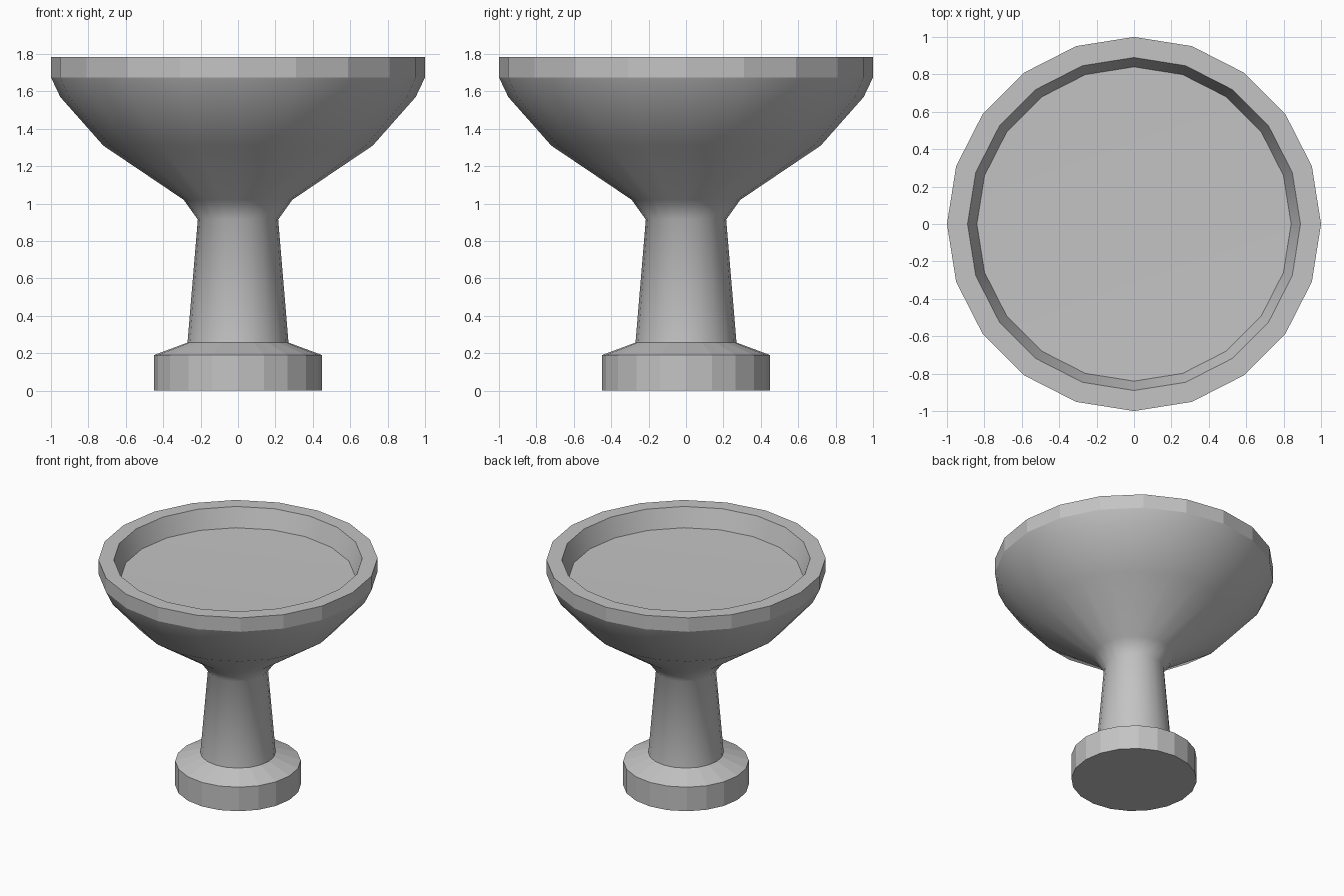
import bpy, bmesh, math

if "Cube" in bpy.data.objects:
    bpy.data.objects.remove(bpy.data.objects["Cube"])

SIDES = 20
stone = bpy.data.materials.new("grey stone")
stone.diffuse_color = (0.55, 0.55, 0.55, 1)
stone.use_nodes = True
stone.node_tree.nodes["Principled BSDF"].inputs["Base Color"].default_value = stone.diffuse_color

# Profile from base to basin: radius, height, smooth flag of the band above
profile = [
    (0.0, 0.0, False), (0.45, 0.0, False), (0.45, 0.19, False),   # foot
    (0.27, 0.257, True), (0.215, 0.915, True),                   # column
    (0.29, 1.02, True), (0.72, 1.31, True), (0.95, 1.57, True),  # bowl
    (1.0, 1.675, False), (1.0, 1.785, False),                    # rim
    (0.89, 1.785, True), (0.84, 1.64, True), (0.0, 1.625, True)  # basin
]
sharp_rings = {1, 2, 3, 8, 9, 10, 11}

bm = bmesh.new()
rings = []
for r, z, _ in profile:
    if r == 0:
        rings.append([bm.verts.new((0, 0, z))] * SIDES)
    else:
        rings.append([bm.verts.new((r * math.cos(2 * math.pi * i / SIDES),
                                    r * math.sin(2 * math.pi * i / SIDES), z))
                      for i in range(SIDES)])

# Skin the bands between rings
for k in range(len(rings) - 1):
    a, b = rings[k], rings[k + 1]
    for i in range(SIDES):
        j = (i + 1) % SIDES
        corners = list(dict.fromkeys((a[i], a[j], b[j], b[i])))
        bm.faces.new(corners).smooth = profile[k][2]

# Keep the hard rings crisp
for k in sharp_rings:
    for i in range(SIDES):
        edge = bm.edges.get((rings[k][i], rings[k][(i + 1) % SIDES]))
        edge.smooth = False

bmesh.ops.recalc_face_normals(bm, faces=bm.faces[:])
mesh = bpy.data.meshes.new("pedestal_basin")
bm.to_mesh(mesh)
bm.free()
mesh.materials.append(stone)
bpy.context.collection.objects.link(bpy.data.objects.new("pedestal_basin", mesh))
